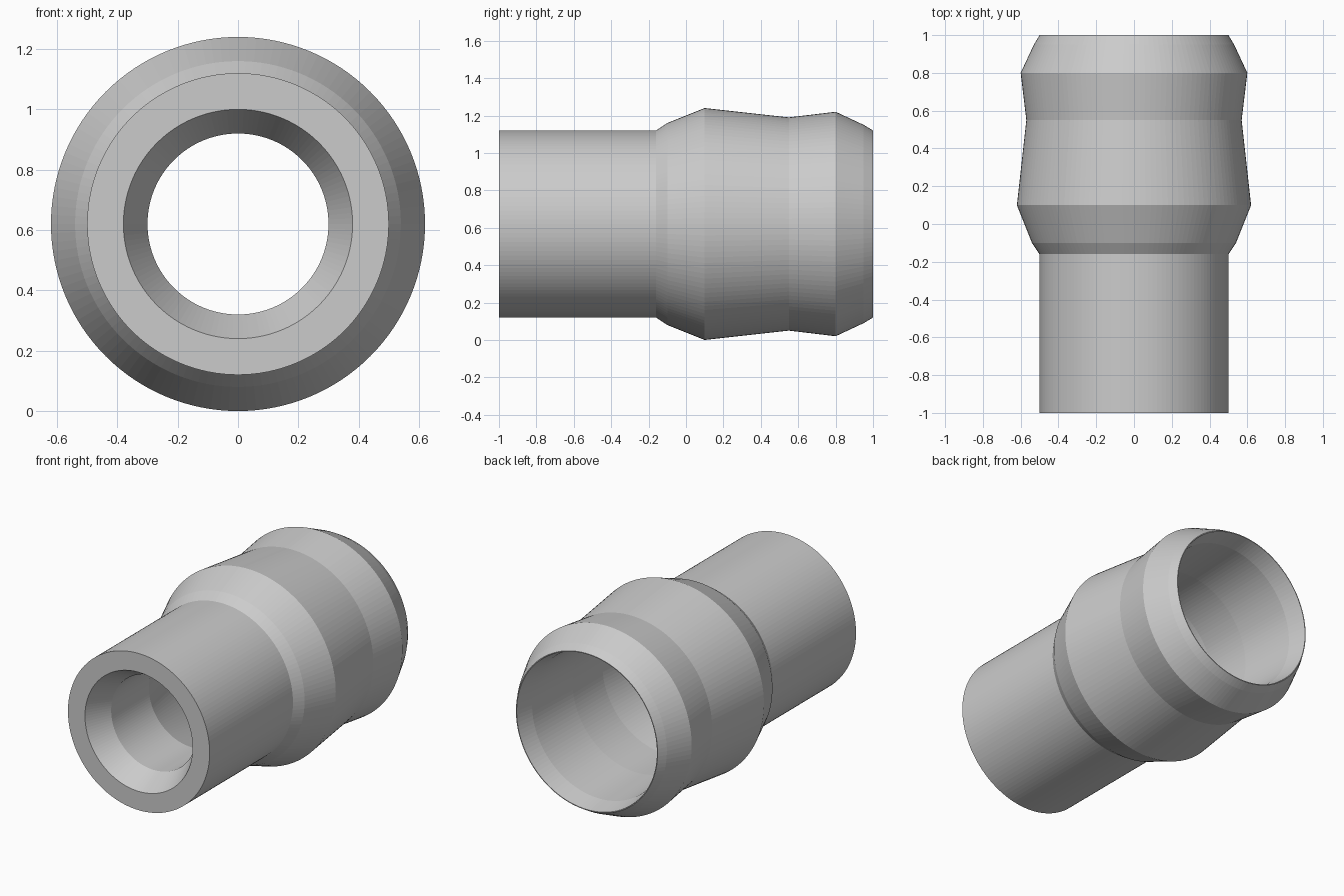
import bpy, bmesh, math

if "Cube" in bpy.data.objects:
    bpy.data.objects.remove(bpy.data.objects["Cube"])

SEGMENTS = 128
AXIS_Z = 0.62

# Closed wall section as (y, radius): outer skin front to back, then bore back to front
outer = [(-1, 0.5), (-0.16, 0.5), (-0.1, 0.54), (0.1, 0.62),
         (0.55, 0.57), (0.8, 0.6), (0.95, 0.53), (1, 0.5)]
bore = [(1, 0.495), (0.88, 0.47), (0.5, 0.45), (0.2, 0.45),
        (-0.1, 0.42), (-0.47, 0.3), (-0.85, 0.3), (-1, 0.38)]


def lathe(name, section):
    """Revolve a closed section about a horizontal axis along y."""
    bm = bmesh.new()
    rings = []
    for y, r in section:
        ring = []
        for i in range(SEGMENTS):
            a = 2 * math.pi * i / SEGMENTS
            ring.append(bm.verts.new((r * math.cos(a), y, AXIS_Z + r * math.sin(a))))
        rings.append(ring)
    for k, ring in enumerate(rings):
        following = rings[(k + 1) % len(rings)]
        for i in range(SEGMENTS):
            j = (i + 1) % SEGMENTS
            bm.faces.new((ring[i], ring[j], following[j], following[i]))
    bmesh.ops.recalc_face_normals(bm, faces=bm.faces[:])
    mesh = bpy.data.meshes.new(name)
    bm.to_mesh(mesh)
    bm.free()
    obj = bpy.data.objects.new(name, mesh)
    bpy.context.collection.objects.link(obj)
    return obj


# Hollow pipe fitting with a narrow neck and a bulged socket
lathe("pipe_fitting", outer + bore)
